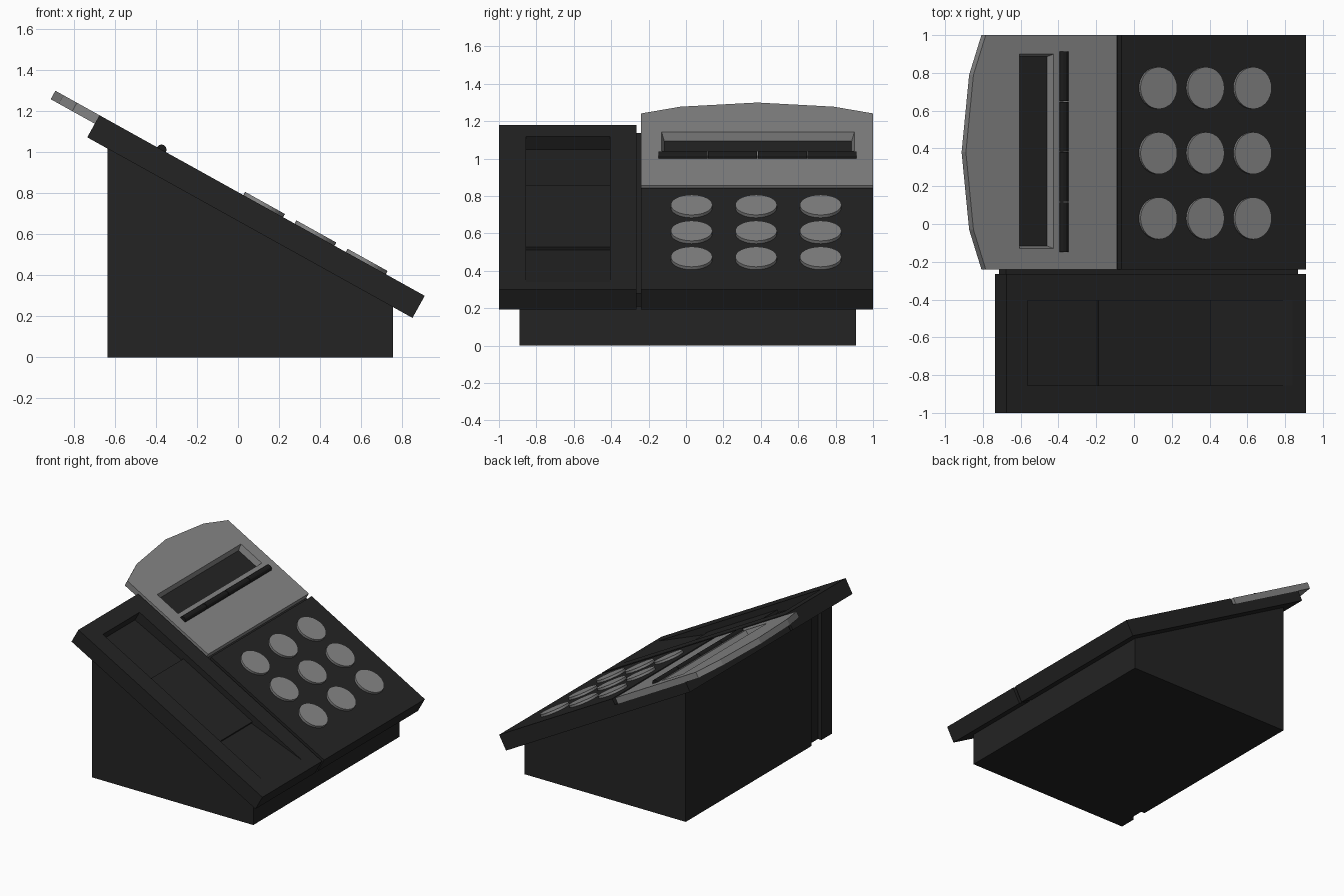
import bpy, bmesh, math
from mathutils import Matrix, Vector

if "Cube" in bpy.data.objects:
    bpy.data.objects.remove(bpy.data.objects["Cube"])

TILT = math.radians(29.04)
# Sloped frame: x runs down the slope, z is normal to it, origin on the upper top edge
SLOPE = Matrix.Translation((-0.675, 0, 1.18)) @ Matrix.Rotation(TILT, 4, 'Y')
LENGTH, THICK, PLATE = 1.813, 0.123, 0.047


def material(name, value):
    m = bpy.data.materials.new(name)
    m.diffuse_color = (value, value, value, 1)
    m.use_nodes = True
    m.node_tree.nodes["Principled BSDF"].inputs["Base Color"].default_value = m.diffuse_color
    return m


charcoal = material("charcoal", 0.017)
black = material("black", 0.011)
grey = material("mid_grey", 0.235)


def su(x):
    """World x of a point on the sloped surface -> distance down the slope."""
    return (x + 0.675) / math.cos(TILT)


def finish(name, bm, mat, matrix):
    bmesh.ops.recalc_face_normals(bm, faces=bm.faces)
    mesh = bpy.data.meshes.new(name)
    bm.to_mesh(mesh)
    bm.free()
    mesh.materials.append(mat)
    ob = bpy.data.objects.new(name, mesh)
    bpy.context.collection.objects.link(ob)
    ob.matrix_world = matrix
    return ob


def prism(name, pts, axis, a, b, mat, matrix=SLOPE, bottom=None):
    """Extrude a profile (x,z along y, or x,y along z) from a to b."""
    def place(p, t):
        return (p[0], t, p[1]) if axis == 'Y' else (p[0], p[1], t)
    bm = bmesh.new()
    lo = [bm.verts.new(place(p, a)) for p in (bottom or pts)]
    hi = [bm.verts.new(place(p, b)) for p in pts]
    bm.faces.new(lo)
    bm.faces.new(hi)
    n = len(pts)
    for i in range(n):
        j = (i + 1) % n
        bm.faces.new((lo[i], lo[j], hi[j], hi[i]))
    return finish(name, bm, mat, matrix)


def rect(x0, x1, y0, y1):
    return [(x0, y0), (x1, y0), (x1, y1), (x0, y1)]


def cylinder(name, radius, depth, centre, sides, mat, along_y=False):
    bm = bmesh.new()
    m = Matrix.Translation(Vector(centre))
    if along_y:
        m = m @ Matrix.Rotation(math.pi / 2, 4, 'X')
    bmesh.ops.create_cone(bm, cap_ends=True, segments=sides, radius1=radius,
                          radius2=radius, depth=depth, matrix=m)
    return finish(name, bm, mat, SLOPE)


def cut(ob, cutter):
    cutter.hide_render = True
    mod = ob.modifiers.new("cut", 'BOOLEAN')
    mod.operation = 'DIFFERENCE'
    mod.solver = 'EXACT'
    mod.object = cutter
    bpy.context.view_layer.objects.active = ob
    bpy.ops.object.modifier_apply(modifier=mod.name)
    bpy.data.objects.remove(cutter)


# Wedge base with a shallow vertical channel in the back edge
base = prism("base", [(-0.635, 0), (0.755, 0), (0.755, 0.265), (-0.635, 1.035)],
             'Y', -0.89, 0.91, charcoal, Matrix())
cut(base, prism("channel_cutter", rect(-0.7, -0.605, -0.76, -0.64),
                'Z', -0.1, 1.3, charcoal, Matrix()))

# Handset side with a long stepped recess
handset = prism("handset_panel", rect(0, LENGTH, -THICK, 0), 'Y', -1, -0.265, charcoal)
u0, u1, u2, u3 = su(-0.565), su(-0.165), su(0.43), su(0.838)
cut(handset, prism("recess_cutter",
                   [(u0, 0.05), (u0, -0.08), (u1, -0.065), (u1, -0.045),
                    (u2, -0.045), (u2, -0.062), (u3, 0), (u3, 0.05)],
                   'Y', -0.855, -0.405, charcoal))

# Strip under the groove between the two panels
prism("groove_strip", rect(0.02, LENGTH - 0.025, -THICK + 0.004, -0.04),
      'Y', -0.265, -0.24, charcoal)

# Keypad panel, stepped down where the display plate lies
us = su(-0.065)
prism("keypad_panel", [(0, -THICK), (LENGTH, -THICK), (LENGTH, 0), (us, 0),
                       (us, -PLATE), (0, -PLATE)], 'Y', -0.24, 1, charcoal)

# Display plate with a bowed top edge and a tapered window
outline = [(su(x), y) for x, y in
           [(-0.09, -0.24), (-0.09, 1), (-0.785, 1), (-0.85, 0.79),
            (-0.89, 0.38), (-0.85, -0.03), (-0.785, -0.24)]]
plate = prism("display_plate", outline, 'Z', -PLATE, 0, grey)
w0, w1, t = su(-0.605), su(-0.425), 0.018
cut(plate, prism("window_cutter", rect(w0 - 0.006, w1 + 0.006, -0.136, 0.906),
                 'Z', -0.06, 0.02, grey,
                 bottom=rect(w0 + t, w1 - t, -0.13 + t, 0.90 - t)))

# Four bar keys below the window
for i in range(4):
    cylinder(f"bar_key_{i + 1}", 0.025, 0.262, (su(-0.373), -0.017 + i * 0.2663, 0),
             12, black, along_y=True)

# Round keys, three by three
for i, x in enumerate((0.123, 0.373, 0.623)):
    for j, y in enumerate((0.03, 0.375, 0.72)):
        cylinder(f"round_key_{i}_{j}", 0.111, 0.04, (su(x), y, -0.002), 32, grey)
